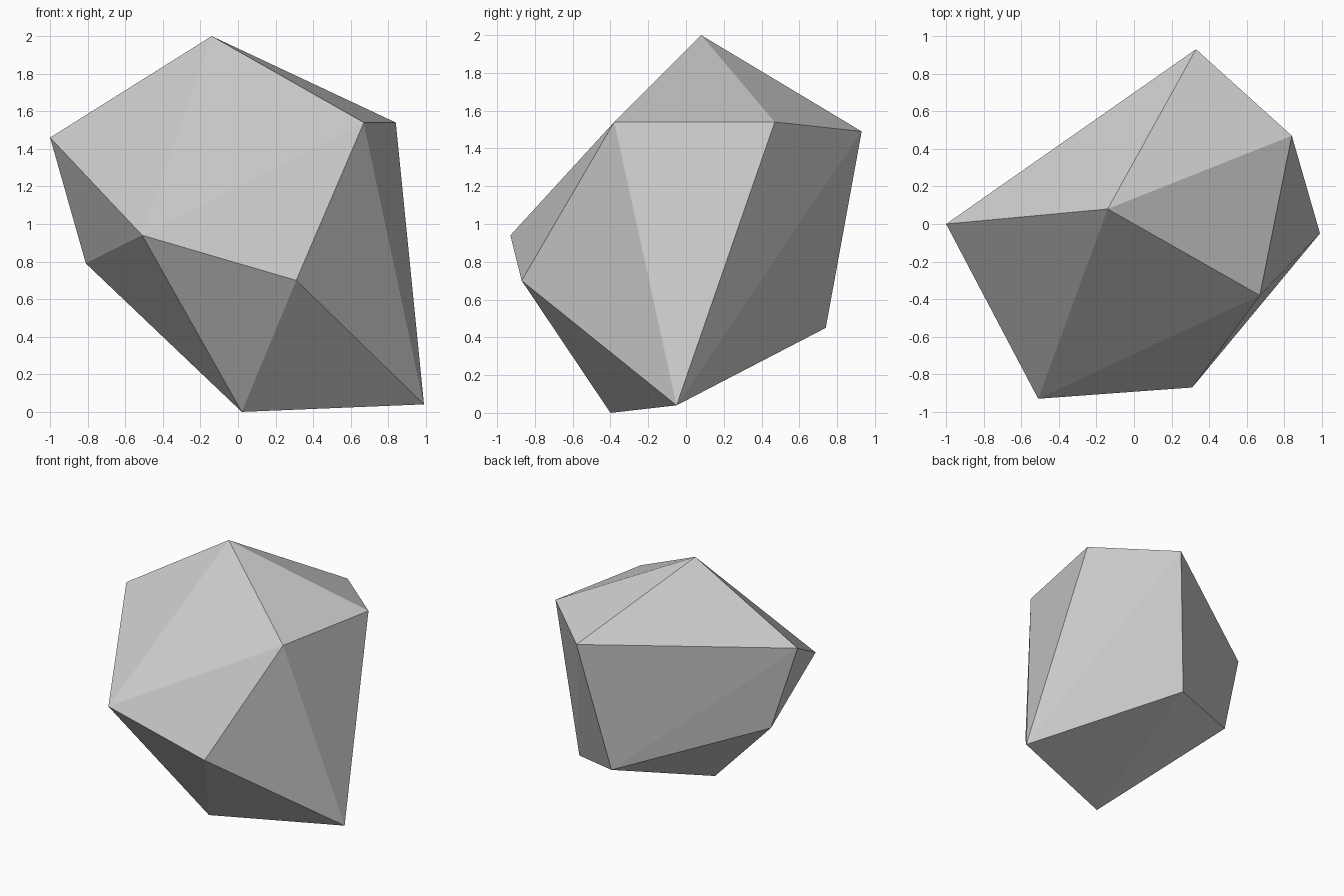
import bpy
import bmesh

# Remove the default cube
cube = bpy.data.objects.get("Cube")
if cube:
    bpy.data.objects.remove(cube, do_unlink=True)


def make_material(name, colour):
    material = bpy.data.materials.new(name)
    material.use_nodes = True
    material.diffuse_color = colour
    shader = next(n for n in material.node_tree.nodes if n.type == "BSDF_PRINCIPLED")
    shader.inputs["Base Color"].default_value = colour
    return material


def make_hull(name, corners, material):
    """Wrap a flat-shaded convex solid around the given corners."""
    mesh = bpy.data.meshes.new(name)
    bm = bmesh.new()
    for corner in corners:
        bm.verts.new(corner)
    bmesh.ops.convex_hull(bm, input=bm.verts[:])
    bmesh.ops.recalc_face_normals(bm, faces=bm.faces[:])
    for face in bm.faces:
        face.smooth = False
    bm.to_mesh(mesh)
    bm.free()
    mesh.materials.append(material)
    rock = bpy.data.objects.new(name, mesh)
    bpy.context.collection.objects.link(rock)
    return rock


# Corners of the rock, from the peak down to the base
peak = (-0.14, 0.08, 2.0)
shoulders = [(0.67, -0.38, 1.54), (0.84, 0.47, 1.54),
             (0.33, 0.93, 1.49), (-1.0, 0.0, 1.46)]
middle = [(-0.51, -0.93, 0.94), (-0.81, 0.07, 0.79), (0.31, -0.87, 0.70)]
base = [(0.15, 0.74, 0.45), (0.99, -0.05, 0.04), (0.02, -0.40, 0.0)]

stone_grey = make_material("stone grey", (0.6, 0.6, 0.6, 1.0))
make_hull("rock", [peak] + shoulders + middle + base, stone_grey)
